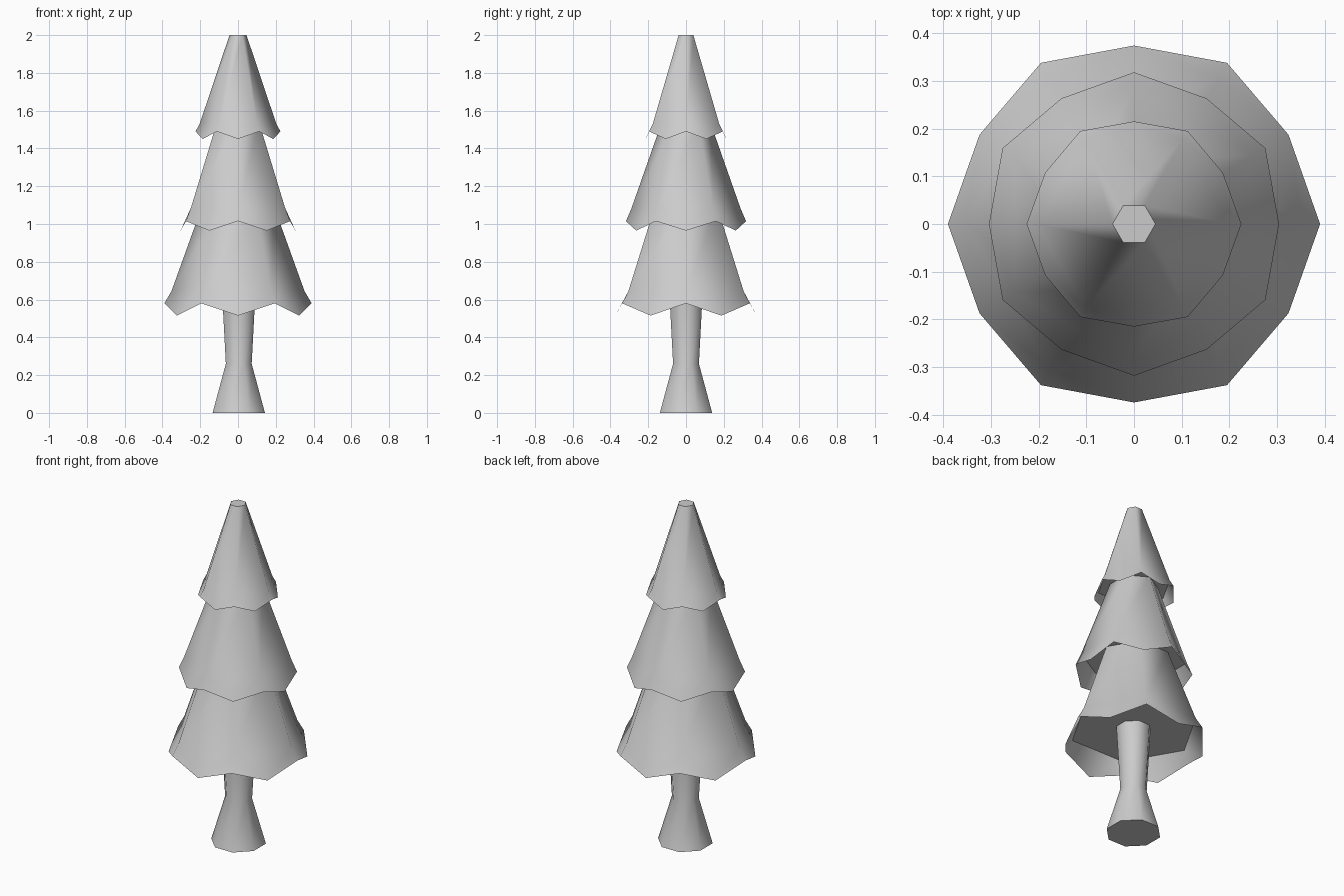
import bpy, bmesh
from math import cos, sin, radians

if "Cube" in bpy.data.objects:
    bpy.data.objects.remove(bpy.data.objects["Cube"])


def ring(bm, n, r, z, turn=0.0, cx=0.0):
    return [bm.verts.new((cx + r * cos(radians(turn + 360 * i / n)),
                          r * sin(radians(turn + 360 * i / n)), z)) for i in range(n)]


def bridge(bm, lo, hi):
    n = len(lo)
    for i in range(n):
        j = (i + 1) % n
        bm.faces.new((lo[i], lo[j], hi[j], hi[i]))


def finish(bm, name, angle):
    mesh = bpy.data.meshes.new(name)
    bm.to_mesh(mesh)
    bm.free()
    obj = bpy.data.objects.new(name, mesh)
    bpy.context.collection.objects.link(obj)
    bpy.ops.object.select_all(action='DESELECT')
    obj.select_set(True)
    bpy.context.view_layer.objects.active = obj
    bpy.ops.object.shade_smooth_by_angle(angle=radians(angle))


def tier(name, turn, top, waist, high, low):
    """Six-sided tapered tier with a scalloped skirt; each pair is (radius, z)."""
    bm = bmesh.new()
    t = ring(bm, 6, *top, turn)
    w = ring(bm, 6, *waist, turn)
    h = ring(bm, 6, *high, turn)
    l = ring(bm, 6, *low, turn + 30)
    bridge(bm, w, t)
    bm.faces.new(t)
    # flared skirt: corners stay high, the middles of the sides dip
    for i in range(6):
        j = (i + 1) % 6
        bm.faces.new((w[i], h[i], l[i]))
        bm.faces.new((w[i], l[i], w[j]))
        bm.faces.new((w[j], l[i], h[j]))
    # closed underside, recessed inside the skirt
    bm.faces.new(list(reversed(ring(bm, 6, *waist, turn))))
    finish(bm, name, 63)


# Trunk: eight-sided, flared at the root
bm = bmesh.new()
profile = [(0.15, 0.0), (0.074, 0.26), (0.096, 0.645)]
rings = [ring(bm, 8, r, z, 22.5, 0.004) for r, z in profile]
for lo, hi in zip(rings, rings[1:]):
    bridge(bm, lo, hi)
bm.faces.new(list(reversed(rings[0])))
bm.faces.new(rings[-1])
finish(bm, "trunk", 50)

# Foliage tiers, the middle one turned by half a side
tier("lower_foliage", 0, (0.19, 1.095), (0.352, 0.645), (0.39, 0.58), (0.374, 0.515))
tier("middle_foliage", 30, (0.128, 1.54), (0.288, 1.085), (0.318, 1.015), (0.304, 0.965))
tier("upper_foliage", 0, (0.045, 2.0), (0.203, 1.53), (0.225, 1.49), (0.215, 1.45))
